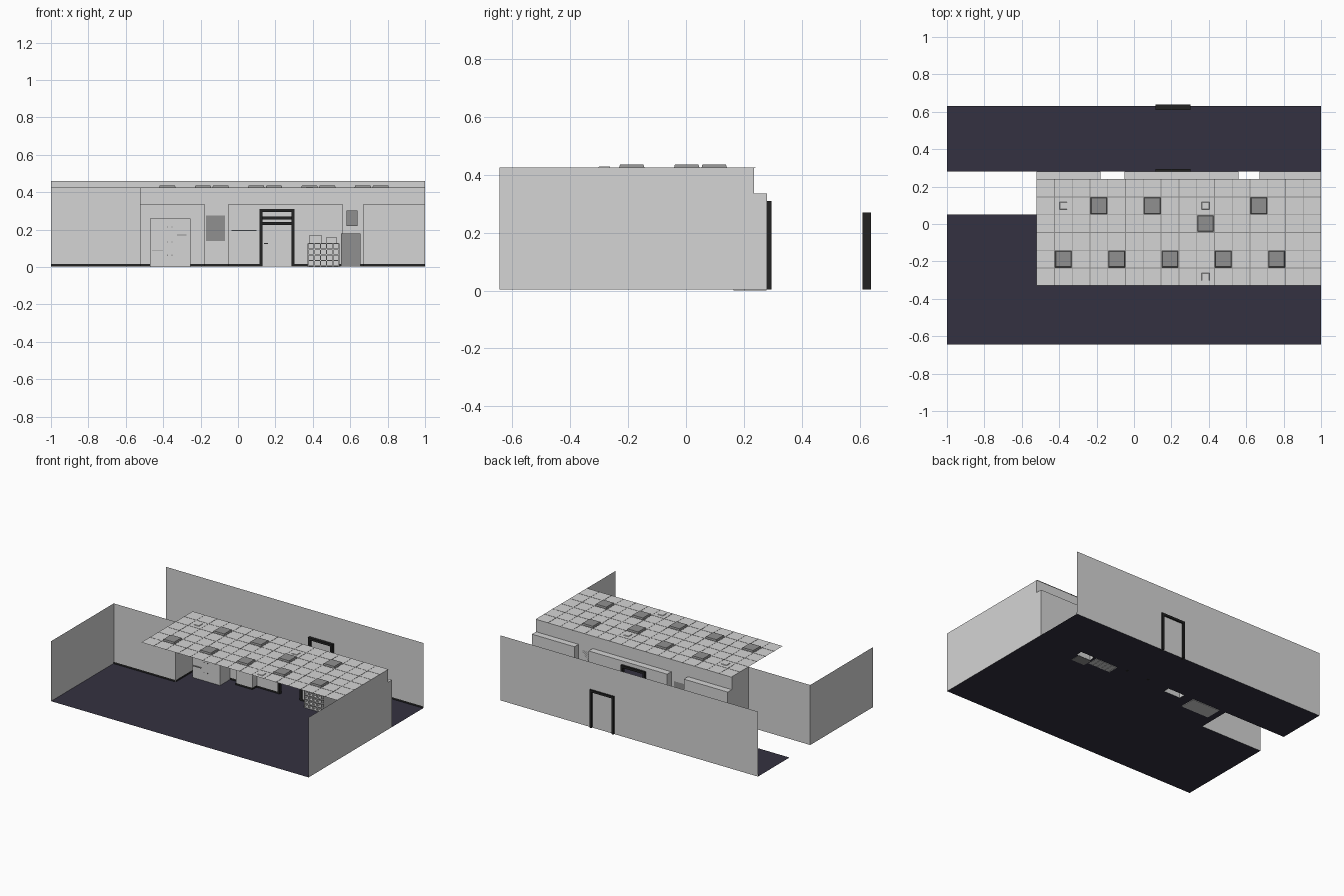
import bpy, bmesh

if "Cube" in bpy.data.objects:
    bpy.data.objects.remove(bpy.data.objects["Cube"])


def material(name, r, g, b):
    m = bpy.data.materials.new(name)
    m.use_nodes = True
    m.diffuse_color = (r, g, b, 1)
    m.node_tree.nodes["Principled BSDF"].inputs["Base Color"].default_value = (r, g, b, 1)
    return m


WHITE = material("off white", 0.66, 0.66, 0.66)
GREY = material("mid grey", 0.28, 0.28, 0.28)
BLACK = material("trim black", 0.016, 0.016, 0.016)
NAVY = material("dark navy floor", 0.034, 0.031, 0.052)


def finish(name, bm, mat):
    me = bpy.data.meshes.new(name)
    bm.to_mesh(me)
    bm.free()
    me.materials.append(mat)
    ob = bpy.data.objects.new(name, me)
    bpy.context.scene.collection.objects.link(ob)
    return ob


def boxes(name, mat, items, taper=0.0):
    """Boxes given as (x0, x1, y0, y1, z0, z1); taper pulls the top in."""
    bm = bmesh.new()
    for x0, x1, y0, y1, z0, z1 in items:
        for v in bmesh.ops.create_cube(bm, size=1)["verts"]:
            t = taper if v.co.z > 0 else 0
            v.co = (x0 + t if v.co.x < 0 else x1 - t,
                    y0 + t if v.co.y < 0 else y1 - t,
                    z0 if v.co.z < 0 else z1)
    return finish(name, bm, mat)


def sheets(name, mat, z, rects):
    """Flat horizontal rectangles (x0, x1, y0, y1)."""
    bm = bmesh.new()
    for x0, x1, y0, y1 in rects:
        bm.faces.new([bm.verts.new((x, y, z)) for x, y in
                      ((x0, y0), (x1, y0), (x1, y1), (x0, y1))])
    return finish(name, bm, mat)


def wall(name, mat, path, z0, z1):
    """Upright sheet following a plan path."""
    bm = bmesh.new()
    low = [bm.verts.new((x, y, z0)) for x, y in path]
    top = [bm.verts.new((x, y, z1)) for x, y in path]
    for i in range(len(path) - 1):
        bm.faces.new((low[i], low[i + 1], top[i + 1], top[i]))
    return finish(name, bm, mat)


FRONT, STEP, MAIN, BACK, FAR = -0.645, 0.05, 0.235, 0.28, 0.63
SIDE, FLOOR, RECESS, CEIL = -0.52, 0.004, 0.335, 0.425
DOOR0, DOOR1 = 0.12, 0.30
recesses = [(SIDE, -0.18), (-0.05, 0.56), (0.67, 1.0)]

# Floors of the room and the corridor
sheets("room_floor", NAVY, FLOOR,
       [(-1, 1, FRONT, STEP), (SIDE, 1, STEP, MAIN)] + [(a, b, MAIN, BACK) for a, b in recesses])
sheets("corridor_floor", NAVY, FLOOR, [(-1, 1, BACK, FAR)])

# Walls
wall("left_walls", WHITE, [(-1, FRONT), (-1, STEP), (SIDE, STEP), (SIDE, MAIN)], FLOOR, CEIL)
wall("right_wall", WHITE, [(1, FRONT), (1, MAIN)], FLOOR, CEIL)
wall("upper_back_wall", WHITE, [(SIDE, MAIN), (1, MAIN)], RECESS, CEIL)
left_path = [(SIDE, MAIN), (SIDE, BACK), (-0.18, BACK), (-0.18, MAIN),
             (-0.05, MAIN), (-0.05, BACK), (DOOR0, BACK)]
right_path = [(DOOR1, BACK), (0.56, BACK), (0.56, MAIN),
              (0.67, MAIN), (0.67, BACK), (1, BACK), (1, MAIN)]
wall("recessed_wall_left", WHITE, left_path, FLOOR, RECESS)
wall("recessed_wall_right", WHITE, right_path, FLOOR, RECESS)
wall("wall_over_door", WHITE, [(DOOR0, BACK), (DOOR1, BACK)], 0.3, RECESS)
sheets("recess_tops", WHITE, RECESS, [(a, b, MAIN, BACK) for a, b in recesses])
wall("corridor_wall", WHITE, [(-1, FAR), (1, FAR)], FLOOR, 0.46)


# Skirting boards just in front of the walls
def skirting(name, path):
    wall(name, BLACK, [(x, y - 0.004) for x, y in path], FLOOR, 0.017)


skirting("skirting_step", [(-1, STEP), (SIDE, STEP)])
wall("skirting_side", BLACK, [(SIDE + 0.004, STEP), (SIDE + 0.004, BACK)], FLOOR, 0.017)
skirting("skirting_left", left_path[1:])
skirting("skirting_right", right_path[:-1])
skirting("skirting_corridor_left", [(-1, FAR), (DOOR0, FAR)])
skirting("skirting_corridor_right", [(DOOR1, FAR), (1, FAR)])


# Door frames
def door_frame(name, y0, y1, top, bars):
    x0, x1, t = DOOR0 - 0.005, DOOR1 + 0.003, 0.016
    parts = [(x0, x0 + t, y0, y1, FLOOR, top), (x1 - t, x1, y0, y1, FLOOR, top)]
    parts += [(x0, x1, y0, y1, z - t, z) for z in bars]
    boxes(name, BLACK, parts)


door_frame("near_door_frame", 0.275, 0.295, 0.31, [0.31, 0.24])
door_frame("far_door_frame", 0.61, 0.64, 0.27, [0.27])
boxes("far_door_handle", GREY, [(0.14, 0.16, 0.618, 0.63, 0.122, 0.128)])

# Ceiling tiles with a grid of bars
COLS, ROWS, FY = 16, 6, -0.33
cell = (1 - SIDE) / COLS
sheets("ceiling_tiles", WHITE, CEIL, [(SIDE, 1, FY, FY + cell * ROWS)])
bars = [(SIDE + i * cell - 0.002, SIDE + i * cell + 0.002, FY, FY + cell * ROWS,
         CEIL - 0.002, CEIL + 0.001) for i in range(1, COLS)]
bars += [(SIDE, 1, FY + j * cell - 0.002, FY + j * cell + 0.002,
          CEIL - 0.002, CEIL + 0.001) for j in range(1, ROWS)]
boxes("ceiling_grid", GREY, bars)


# Light housings and vents set in the tiles
def in_tiles(tiles, gap, height):
    return [(SIDE + c * cell + gap, SIDE + (c + 1) * cell - gap, FY + r * cell + gap,
             FY + (r + 1) * cell - gap, CEIL - 0.002, CEIL + height) for c, r in tiles]


lamps = [(c, 1) for c in range(1, 14, 3)] + [(3, 4), (6, 4), (12, 4), (9, 3)]
boxes("ceiling_lights", GREY, in_tiles(lamps, 0.003, 0.011), taper=0.004)
boxes("ceiling_vents", WHITE, in_tiles([(1, 4), (9, 4), (9, 0)], 0.026, 0.004), taper=0.003)

# Fridge with handles and door seam
boxes("fridge", WHITE, [(-0.47, -0.255, 0.165, 0.278, 0, 0.26)])
boxes("fridge_handles", GREY, [(-0.46, -0.40, 0.157, 0.165, 0.088, 0.092),
                               (-0.325, -0.275, 0.157, 0.165, 0.168, 0.173)])
boxes("fridge_magnets", GREY, [(x, x + 0.006, 0.162, 0.165, z, z + 0.006)
                               for x in (-0.38, -0.355) for z in (0.06, 0.13, 0.21)])

# Notice board on the left pillar and ledge beside the door
boxes("notice_board", GREY, [(-0.17, -0.07, 0.227, 0.235, 0.14, 0.275)])
boxes("wall_ledge", WHITE, [(-0.035, 0.10, 0.22, BACK, 0.193, 0.199)])

# Pigeonhole shelf with small appliances on top
X0, X1, Y0, H = 0.375, 0.54, 0.2, 0.125
shelf = [(X0, X1, 0.272, 0.278, 0.001, H)]
for i in range(6):
    x = X0 + i * (X1 - X0) / 5
    shelf.append((x - 0.003, x + 0.003, Y0, 0.275, 0.001, H))
for j in range(5):
    z = 0.006 + j * (H - 0.006) / 4
    shelf.append((X0, X1, Y0, 0.275, z - 0.003, z + 0.003))
boxes("pigeonhole_shelf", WHITE, shelf)
boxes("shelf_appliances", WHITE, [(0.38, 0.45, 0.22, 0.27, 0.128, 0.168),
                                  (0.47, 0.53, 0.22, 0.27, 0.128, 0.158)])

# Waste bin and towel dispenser at the right pillar
boxes("waste_bin", GREY, [(0.55, 0.655, 0.165, 0.233, 0.003, 0.178)])
boxes("towel_dispenser", GREY, [(0.58, 0.64, 0.195, 0.235, 0.218, 0.303)])
